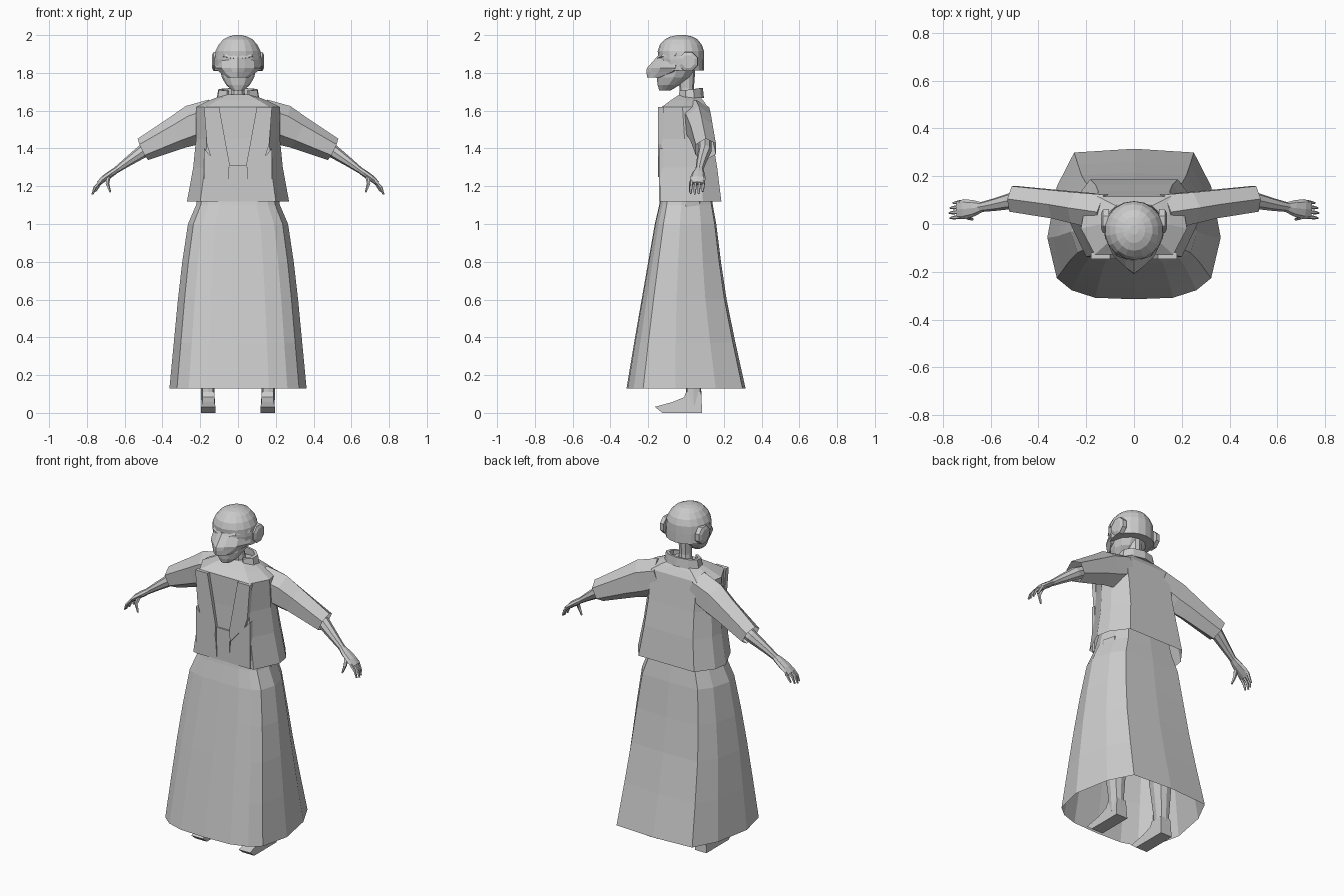
import bpy, bmesh, math
from mathutils import Vector

if "Cube" in bpy.data.objects:
    bpy.data.objects.remove(bpy.data.objects["Cube"], do_unlink=True)

grey = bpy.data.materials.new("plain_grey")
grey.use_nodes = True
grey.diffuse_color = (0.6, 0.6, 0.6, 1)
grey.node_tree.nodes["Principled BSDF"].inputs["Base Color"].default_value = (0.6, 0.6, 0.6, 1)


def loft(name, rings, start=True, end=True, mirror=False):
    """Skin a list of equal-length point rings; optionally cap and mirror."""
    bm = bmesh.new()
    rows = [[bm.verts.new(p) for p in r] for r in rings]
    n = len(rows[0])
    for a, b in zip(rows, rows[1:]):
        for i in range(n):
            j = (i + 1) % n
            bm.faces.new((a[i], a[j], b[j], b[i]))
    if start:
        bm.faces.new(rows[0][::-1])
    if end:
        bm.faces.new(rows[-1])
    bmesh.ops.recalc_face_normals(bm, faces=bm.faces)
    mesh = bpy.data.meshes.new(name)
    bm.to_mesh(mesh)
    bm.free()
    mesh.materials.append(grey)
    ob = bpy.data.objects.new(name, mesh)
    bpy.context.collection.objects.link(ob)
    if mirror:
        mod = ob.modifiers.new("Mirror", "MIRROR")
        mod.use_mirror_merge = False
    return ob


def ring(half, z, hx, front, back):
    """Scale a unit right-half outline (front to back) into a full level ring."""
    pts = half + [(-x, y) for x, y in half[-2:0:-1]]
    mid, hy = (front + back) / 2, (back - front) / 2
    return [(x * hx, mid + y * hy, z) for x, y in pts]


def stack(name, half, levels, start=True, end=True):
    return loft(name, [ring(half, *lv) for lv in levels], start, end)


def limb(name, stations, sides=6, start=True, end=True):
    """Mirrored tube; each station is centre, half depth, half height."""
    rings = []
    for i, (c, rd, rh) in enumerate(stations):
        a = Vector(stations[max(i - 1, 0)][0])
        b = Vector(stations[min(i + 1, len(stations) - 1)][0])
        t = (b - a).normalized()
        across = Vector((0, 1, 0))
        across = (across - t * across.dot(t)).normalized()
        up = across.cross(t)
        rings.append([Vector(c) + across * rd * math.sin(k * math.tau / sides)
                      + up * rh * math.cos(k * math.tau / sides) for k in range(sides)])
    return loft(name, rings, start, end, mirror=True)


def plate(name, outline, front, back, mirror=True):
    """Front-facing slab from an x,z outline."""
    return loft(name, [[(x, y, z) for x, z in outline] for y in (front, back)], mirror=mirror)


def oval(n):
    """Unit half outline of an ellipse, front to back."""
    return [(math.sin(math.pi * k / n), -math.cos(math.pi * k / n)) for k in range(n + 1)]


# Long flared skirt, open at the hem
skirt_half = [(0, -1), (.45, -.98), (.72, -.88), (.89, -.72), (1, -.18),
              (.89, .5), (.69, .95), (0, 1)]
stack("skirt", skirt_half,
      [(.13, .363, -.315, .315), (.37, .34, -.275, .262), (.6, .318, -.235, .215),
       (.8, .295, -.2, .185), (1, .265, -.165, .16), (1.1, .222, -.142, .142),
       (1.22, .195, -.12, .125)], start=False)

# Jacket body with a flared hem and sloping shoulders
coat_half = [(0, -1), (.74, -1), (1, -.1), (.95, .4), (.68, 1), (0, 1)]
stack("jacket_body", coat_half,
      [(1.12, .27, -.138, .187), (1.3, .237, -.132, .165), (1.45, .222, -.128, .14),
       (1.62, .222, -.128, .115), (1.655, .15, -.08, .09), (1.685, .075, -.035, .065)],
      start=False)
plate("lapel", [(.1, 1.62), (.18, 1.62), (.165, 1.42), (.145, 1.36), (.05, 1.25), (.045, 1.32)],
      -.147, -.12)
plate("front_panel", [(.05, 1.25), (.145, 1.36), (.18, 1.4), (.18, 1.12), (.04, 1.12)],
      -.142, -.12)
plate("front_band", [(-.045, 1.31), (.045, 1.31), (.04, 1.12), (-.04, 1.12)],
      -.14, -.12, mirror=False)

# Stand collar, open at the front
collar = []
for k in range(9):
    a = math.radians(-58 + k * 296 / 8)
    c, s = math.cos(a), math.sin(a)
    rise = .008 * s
    collar.append([(r * c, .022 + .62 * r * s, z + rise) for r, z in
                   ((.118, 1.66), (.108, 1.712), (.088, 1.712), (.09, 1.66))])
loft("collar", collar)

# Wide sleeves with open cuffs
limb("sleeve", [((.12, .05, 1.57), .085, .095), ((.235, .068, 1.525), .075, .108),
                ((.32, .082, 1.485), .068, .09), ((.503, .105, 1.395), .062, .063)], end=False)

# Bare forearms and palms
limb("forearm", [((.4, .1, 1.44), .036, .036), ((.5, .1, 1.388), .036, .036),
                 ((.59, .08, 1.325), .026, .024), ((.645, .07, 1.285), .02, .017)], sides=8)
limb("palm", [((.635, .071, 1.292), .02, .016), ((.67, .066, 1.268), .034, .018),
              ((.71, .062, 1.24), .042, .017), ((.738, .06, 1.215), .036, .012)], sides=8)

# Fingers and thumb
for k, label in enumerate(("index", "middle", "ring", "little")):
    y = .03 + k * .021
    reach = (0, .004, 0, -.012)[k]
    limb(label + "_finger", [((.725, y, 1.228), .009, .009),
                             ((.755 + reach, y - .003, 1.195), .008, .008),
                             ((.768 + reach, y - .005, 1.16 - reach), .005, .005)], sides=5)
limb("thumb", [((.685, .045, 1.252), .013, .012), ((.692, .025, 1.215), .01, .01),
               ((.676, .02, 1.168), .005, .005)], sides=5)

# Neck, face and jaw
stack("neck", oval(5), [(1.66, .042, -.035, .05), (1.72, .034, -.035, .042),
                        (1.83, .04, -.045, .05)])
stack("face", oval(6), [(1.708, .03, -.142, -.08), (1.735, .062, -.15, -.035),
                        (1.775, .085, -.155, .025), (1.83, .1, -.15, .06)])

# Close-fitting headgear
stack("helmet", oval(9),
      [(1.812, .125, -.13, .096), (1.87, .126, -.146, .096), (1.915, .121, -.15, .095),
       (1.95, .103, -.138, .083), (1.978, .078, -.112, .06), (1.993, .047, -.08, .03),
       (2, .018, -.045, -.005)])

# Pointed visor
visor_half = [(0, -1), (.3, -.72), (.7, -.25), (1, .6), (.6, 1), (0, 1)]
stack("visor", visor_half, [(1.775, .055, -.205, -.13), (1.805, .1, -.21, -.04),
                            (1.825, .121, -.207, -.02), (1.89, .118, -.15, -.02)])

# Raised brow ridge over the visor
loft("brow_ridge", [[(x, y, z), (x, y - .008, z - .014), (x, y + .03, z - .02)]
                    for x, y, z in ((-.122, -.05, 1.905), (-.075, -.125, 1.9), (0, -.152, 1.888),
                                    (.075, -.125, 1.9), (.122, -.05, 1.905))])

# Ear guards
loft("ear_guard", [[(x, .012 + r * math.cos(a * math.pi / 4 + .39),
                     1.86 + r * math.sin(a * math.pi / 4 + .39)) for a in range(8)]
                   for x, r in ((.105, .055), (.13, .053), (.138, .036))], mirror=True)

# Legs hidden by the skirt
leg_half = [(0, -1), (.75, -.85), (1, 0), (.75, .85), (0, 1)]
leg = [ring(leg_half, *lv) for lv in
       [(.04, .034, 0, .083), (.14, .036, 0, .08), (.35, .052, -.025, .09),
        (.6, .055, -.045, .06), (1.12, .085, -.08, .085)]]
loft("leg", [[(x + .16 - .05 * max(0, z - .6), y, z) for x, y, z in r] for r in leg], mirror=True)

# Shoes
sole = [(-.165, .032), (-.125, 0), (.086, 0), (.08, .11), (0, .11), (-.01, .083), (-.07, .058)]
loft("shoe", [[(.157 + s * (.038 if z < .05 else .032), y, z) for y, z in sole]
              for s in (-1, 1)], mirror=True)
